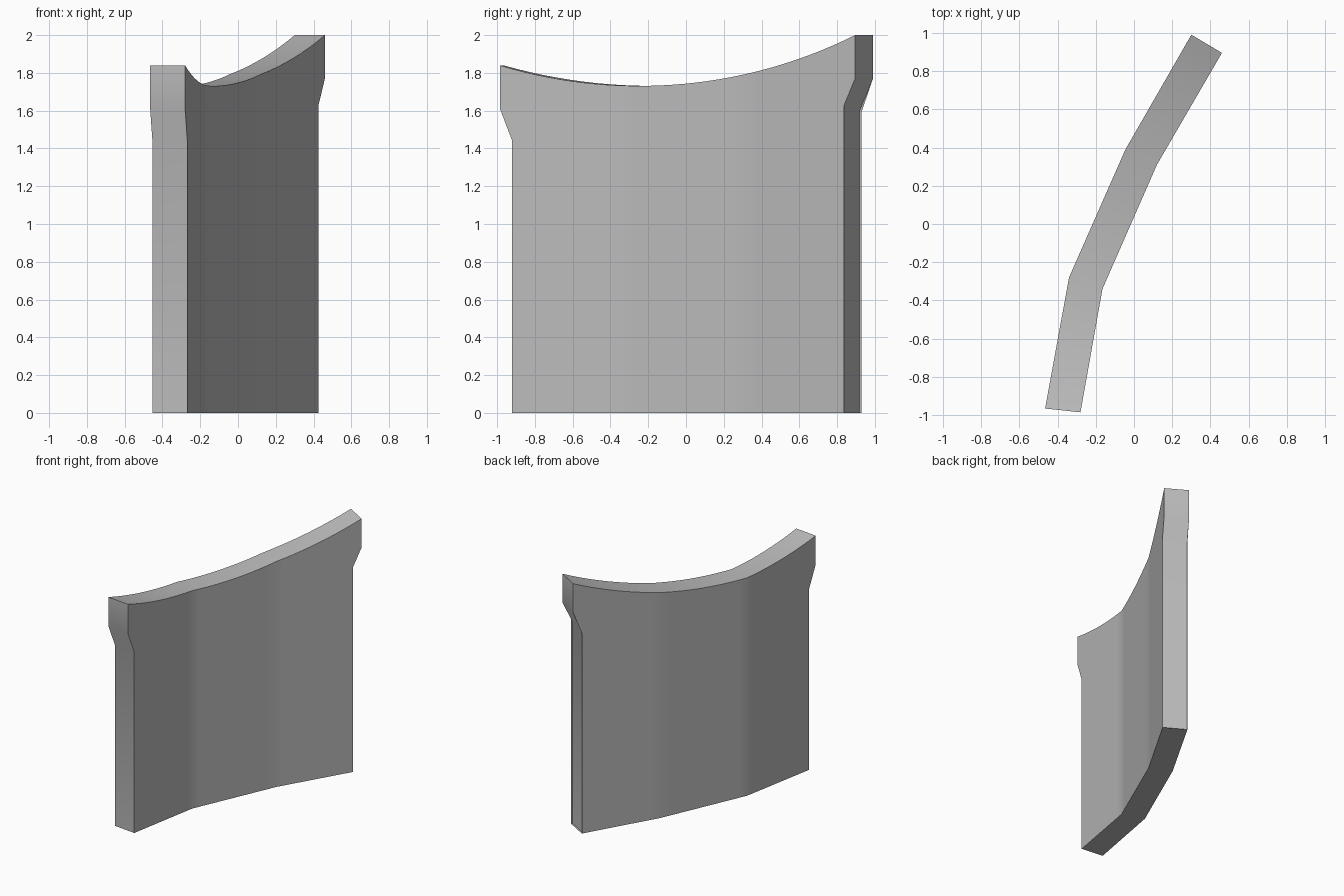
import bpy, bmesh, math
from mathutils import Vector

cube = bpy.data.objects.get("Cube")
if cube:
    bpy.data.objects.remove(cube, do_unlink=True)

# Plan outline of the bent wall: matching corners on its two long sides
OUTER = [Vector(p) for p in ((-0.465, -0.965), (-0.34, -0.28), (-0.045, 0.39), (0.30, 0.99))]
INNER = [Vector(p) for p in ((-0.28, -0.985), (-0.165, -0.34), (0.12, 0.31), (0.46, 0.895))]
STEPS = 10
FRONT_INSET, BACK_INSET = 0.066, 0.081


def stations(corners):
    pts = [a.lerp(b, i / STEPS) for a, b in zip(corners, corners[1:]) for i in range(STEPS)]
    return pts + [corners[-1]]


def top_height(y):
    # Shallow circular sag along the top edge
    radius, low_y, low_z = 2.56, -0.247, 1.731
    return low_z + radius - math.sqrt(radius ** 2 - (y - low_y) ** 2)


outer, inner = stations(OUTER), stations(INNER)
last = len(outer) - 1
bm = bmesh.new()


def column(side, i):
    """Four vertices from floor to top; lower ones are pulled in at the ends."""
    p = side[i]
    low = p
    if i == 0:
        low = p + (side[1] - p).normalized() * FRONT_INSET
    elif i == last:
        low = p + (side[-2] - p).normalized() * BACK_INSET
    t = i / last
    rows = ((low, 0), (low, 1.44 + 0.16 * t), (p, 1.61 + 0.16 * t), (p, top_height(inner[i].y)))
    return [bm.verts.new((q.x, q.y, z)) for q, z in rows]


outer_cols = [column(outer, i) for i in range(last + 1)]
inner_cols = [column(inner, i) for i in range(last + 1)]

# Closed strips around the wall: two long sides, top and underside
for i in range(last):
    a, b, c, d = outer_cols[i], outer_cols[i + 1], inner_cols[i + 1], inner_cols[i]
    for r in range(3):
        bm.faces.new((b[r], a[r], a[r + 1], b[r + 1]))
        bm.faces.new((d[r], c[r], c[r + 1], d[r + 1]))
    bm.faces.new((a[3], d[3], c[3], b[3]))
    bm.faces.new((a[0], b[0], c[0], d[0]))

# Flared end faces
for i in (0, last):
    for r in range(3):
        a, d = outer_cols[i], inner_cols[i]
        bm.faces.new((a[r], d[r], d[r + 1], a[r + 1]))
bmesh.ops.recalc_face_normals(bm, faces=bm.faces)

mesh = bpy.data.meshes.new("curved_wall_panel")
bm.to_mesh(mesh)
bm.free()
wall = bpy.data.objects.new("curved_wall_panel", mesh)
bpy.context.collection.objects.link(wall)

# Plain grey finish
grey = bpy.data.materials.new("plain_grey")
grey.use_nodes = True
colour = (0.5, 0.5, 0.5, 1)
grey.diffuse_color = colour
grey.node_tree.nodes["Principled BSDF"].inputs["Base Color"].default_value = colour
mesh.materials.append(grey)

bpy.context.view_layer.objects.active = wall
wall.select_set(True)
bpy.ops.object.shade_smooth_by_angle(angle=math.radians(30))
